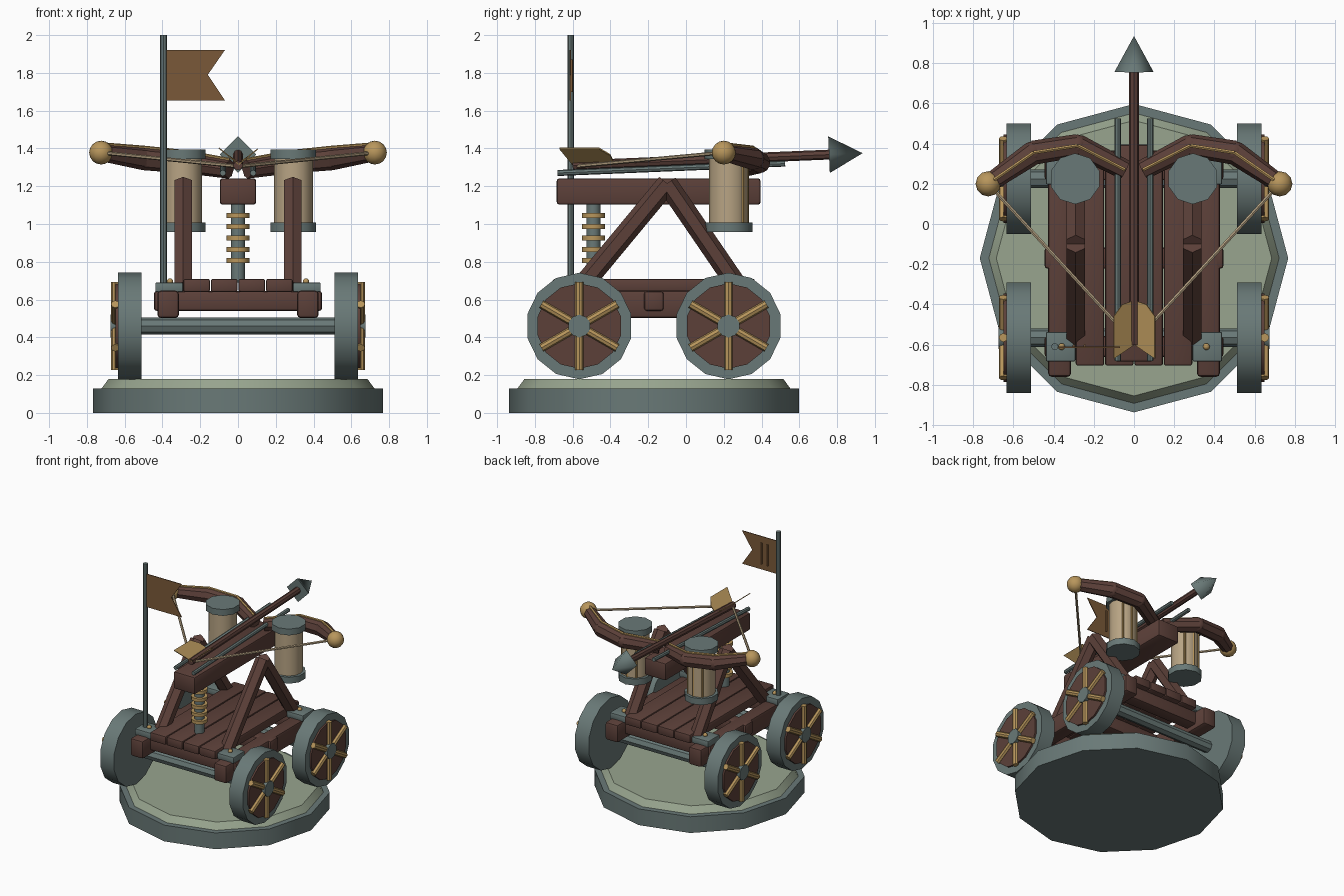
import bpy, bmesh, math
from mathutils import Vector, Matrix

cube = bpy.data.objects.get("Cube")
if cube:
    bpy.data.objects.remove(cube, do_unlink=True)


def material(name, rgb):
    lin = [((c / 255 + 0.055) / 1.055) ** 2.4 for c in rgb] + [1]
    m = bpy.data.materials.new(name)
    m.use_nodes = True
    m.diffuse_color = lin
    m.node_tree.nodes["Principled BSDF"].inputs["Base Color"].default_value = lin
    return m


WOOD = material("dark_wood", (92, 64, 57))
IRON = material("slate_iron", (105, 121, 119))
MOSS = material("pale_moss", (152, 165, 143))
BRASS = material("brass", (184, 150, 92))
ROPE = material("rope", (184, 164, 132))
CLOTH = material("brown_cloth", (122, 89, 56))


def finish(name, bm, mat, smooth=40, bevel=0):
    bmesh.ops.recalc_face_normals(bm, faces=bm.faces[:])
    if bevel:
        bmesh.ops.bevel(bm, geom=bm.edges[:], offset=bevel, segments=2,
                        profile=0.5, affect='EDGES')
    mesh = bpy.data.meshes.new(name)
    bm.to_mesh(mesh)
    bm.free()
    mesh.materials.append(mat)
    ob = bpy.data.objects.new(name, mesh)
    bpy.context.collection.objects.link(ob)
    if smooth:
        bpy.ops.object.select_all(action='DESELECT')
        ob.select_set(True)
        bpy.context.view_layer.objects.active = ob
        bpy.ops.object.shade_smooth_by_angle(angle=math.radians(smooth))
    return ob


def rod(name, a, b, r1, mat, r2=None, sides=8, smooth=40):
    """Tapered prism from point a to point b."""
    a, b = Vector(a), Vector(b)
    bm = bmesh.new()
    place = Matrix.Translation((a + b) / 2) @ (b - a).to_track_quat('Z', 'Y').to_matrix().to_4x4()
    bmesh.ops.create_cone(bm, cap_ends=True, segments=sides, radius1=r1,
                          radius2=r1 if r2 is None else r2,
                          depth=(b - a).length, matrix=place)
    return finish(name, bm, mat, smooth)


def box(name, lo, hi, mat, bevel=0.015):
    lo, hi = Vector(lo), Vector(hi)
    bm = bmesh.new()
    place = Matrix.Translation((lo + hi) / 2) @ Matrix.Diagonal((*(hi - lo), 1))
    bmesh.ops.create_cube(bm, size=1, matrix=place)
    return finish(name, bm, mat, 40, bevel)


def ball(name, c, r, mat):
    bm = bmesh.new()
    bmesh.ops.create_uvsphere(bm, u_segments=12, v_segments=8, radius=r,
                              matrix=Matrix.Translation(c))
    return finish(name, bm, mat, 50)


def plate(name, points, thickness, mat):
    """Thin flat plate from an outline."""
    bm = bmesh.new()
    face = bm.faces.new([bm.verts.new(p) for p in points])
    face.normal_update()
    n = face.normal.copy()
    ext = bmesh.ops.extrude_face_region(bm, geom=[face], use_keep_orig=True)
    for v in ext["geom"]:
        if isinstance(v, bmesh.types.BMVert):
            v.co += n * thickness
    return finish(name, bm, mat, 0)


MID = -0.17                       # chassis centre along y
AXLES = (MID - 0.395, MID + 0.395)
SIDES = (("left", 1), ("right", -1))

# Pedestal
rod("pedestal", (0, MID, 0), (0, MID, 0.13), 0.767, IRON, sides=12)
rod("pedestal_top", (0, MID, 0.13), (0, MID, 0.18), 0.722, MOSS, r2=0.685, sides=12, smooth=32)

# Deck planks and cross beams
for i in range(4):
    x = -0.29 + i * 0.146
    box("deck_plank", (x, MID - 0.535, 0.64), (x + 0.142, MID + 0.535, 0.71), WOOD, 0.012)
for y in (MID - 0.44, MID, MID + 0.44):
    box("cross_beam", (-0.445, y - 0.052, 0.54), (0.445, y + 0.052, 0.645), WOOD)

# Axles and wheels
for y in AXLES:
    rod("axle", (-0.52, y, 0.46), (0.52, y, 0.46), 0.046, IRON)
    for side, s in SIDES:
        rod(side + "_wheel", (s * 0.512, y, 0.46), (s * 0.634, y, 0.46), 0.282, IRON, sides=14)
        rod(side + "_wheel_disc", (s * 0.62, y, 0.46), (s * 0.648, y, 0.46), 0.226, WOOD, sides=14)
        rod(side + "_hub", (s * 0.63, y, 0.46), (s * 0.675, y, 0.46), 0.06, IRON, sides=10)
        for k in range(6):
            t = math.radians(30 + 60 * k)
            rod(side + "_spoke", (s * 0.65, y, 0.46),
                (s * 0.65, y + 0.232 * math.cos(t), 0.46 + 0.232 * math.sin(t)), 0.022, BRASS)

for side, s in SIDES:
    # Chassis rail with corner plates
    box(side + "_rail", (s * 0.37 - 0.057, MID - 0.59, 0.503), (s * 0.37 + 0.057, MID + 0.59, 0.647), WOOD, 0.018)
    for y in (MID - 0.44, MID + 0.44):
        box(side + "_corner_plate", (s * 0.365 - 0.073, y - 0.073, 0.64),
            (s * 0.365 + 0.073, y + 0.073, 0.69), IRON, 0.006)
        ball(side + "_rivet", (s * 0.36, y, 0.695), 0.017, BRASS)

    # Slanted supports
    for foot in (-0.56, 0.28):
        rod(side + "_support_leg", (s * 0.29, foot, 0.66), (s * 0.29, -0.1, 1.215), 0.054, WOOD, sides=6, smooth=0)

    # Torsion drum
    x, y = s * 0.293, 0.225
    rod(side + "_drum", (x, y, 0.98), (x, y, 1.36), 0.103, ROPE, sides=12)
    rod(side + "_drum_base", (x, y, 0.957), (x, y, 1.008), 0.126, IRON, sides=10)
    rod(side + "_drum_cap", (x, y, 1.345), (x, y, 1.395), 0.127, IRON, sides=10)
    for deg in (50, 90, 130):
        t = math.radians(deg)
        px, py = x + 0.1 * math.cos(t), y + 0.1 * math.sin(t)
        rod(side + "_drum_cord", (px, py, 1.0), (px, py, 1.35), 0.008, BRASS, sides=6)

    # Bow arm with brass strip
    arm = [Vector(p) for p in ((s * 0.045, 0.27, 1.29), (s * 0.28, 0.39, 1.325),
                               (s * 0.5, 0.355, 1.345), (s * 0.725, 0.2, 1.378))]
    radii = (0.05, 0.057, 0.06, 0.045)
    for i in range(3):
        a, b = arm[i], arm[i + 1]
        rod(side + "_bow_arm", a, b, radii[i], WOOD, r2=radii[i + 1])
        rod(side + "_bow_strip", a + Vector((0, 0, radii[i])), b + Vector((0, 0, radii[i + 1])), 0.01, BRASS, sides=6)
        if i:
            ball(side + "_bow_joint", a, radii[i] * 0.97, WOOD)
    ball(side + "_bow_tip", arm[3], 0.063, BRASS)
    rod(side + "_bowstring", arm[3], (0, -0.59, 1.305), 0.01, ROPE, sides=6)

    # Guide rail and bolt vane
    rod(side + "_guide_rail", (s * 0.08, -0.68, 1.27), (s * 0.08, 0.525, 1.32), 0.016, IRON)
    plate(side + "_vane", [(0, -0.38, 1.325), (s * 0.06, -0.4, 1.365), (s * 0.103, -0.46, 1.4),
                           (s * 0.103, -0.67, 1.4), (0, -0.6, 1.315)], 0.006, BRASS)

# Firing stock on a sprung post
box("stock", (-0.096, -0.685, 1.102), (0.096, 0.395, 1.242), WOOD)
rod("spring_post", (0, -0.49, 0.69), (0, -0.49, 1.12), 0.038, IRON, sides=10)
for i in range(5):
    z = 0.806 + i * 0.06
    rod("spring_ring", (0, -0.49, z - 0.013), (0, -0.49, z + 0.013), 0.061, BRASS, sides=12)

# Bolt
rod("bolt_shaft", (0, -0.6, 1.31), (0, 0.77, 1.368), 0.026, WOOD)
rod("bolt_head", (0, 0.757, 1.367), (0, 0.935, 1.375), 0.097, IRON, r2=0, sides=4, smooth=85)

# Flag
rod("flag_pole", (-0.394, -0.61, 0.69), (-0.394, -0.61, 2.0), 0.018, IRON)
plate("flag", [(-0.385, -0.61, 1.655), (-0.07, -0.61, 1.655), (-0.16, -0.61, 1.79),
               (-0.07, -0.61, 1.92), (-0.385, -0.61, 1.92)], 0.006, CLOTH)
for x in (-0.3, -0.245):
    rod("flag_fold", (x, -0.605, 1.7), (x, -0.605, 1.87), 0.007, CLOTH, sides=6)
